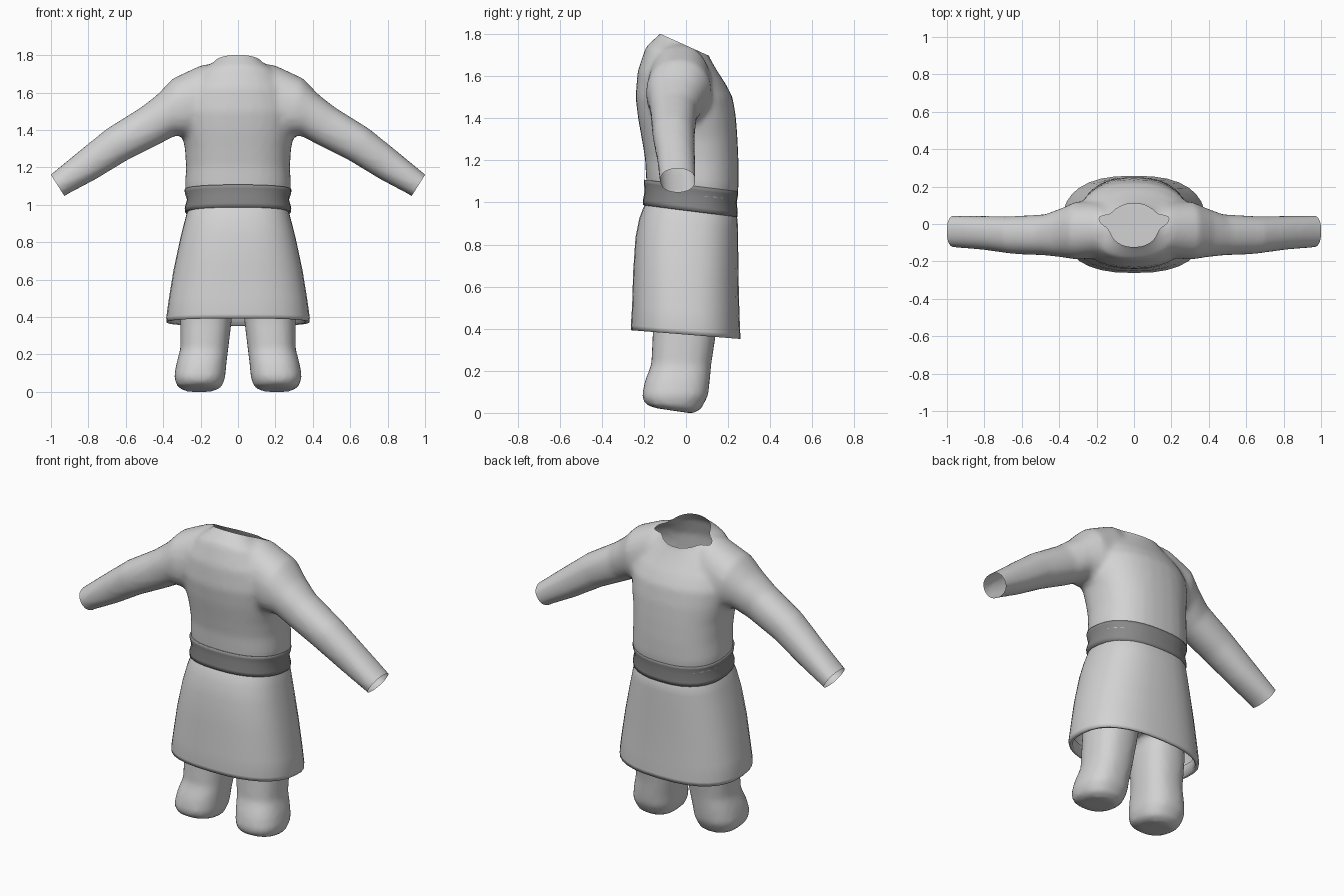
import bpy, bmesh, math
from mathutils import Vector


def material(name, v):
    m = bpy.data.materials.new(name)
    m.diffuse_color = (v, v, v, 1)
    return m


CLOTH = material("light grey cloth", 0.65)
BELT = material("dark grey belt", 0.25)


def ring(c, u, v, n=32, p=2.0):
    """Superellipse of n points around c with half axes u and v."""
    pts = []
    for i in range(n):
        a = 2 * math.pi * i / n
        ca, sa = math.cos(a), math.sin(a)
        pts.append(Vector(c) + Vector(u) * math.copysign(abs(ca) ** (2 / p), ca)
                   + Vector(v) * math.copysign(abs(sa) ** (2 / p), sa))
    return pts


def level(z, rx, y0, y1, slope=0.0, cx=0.0, p=2.0):
    """Horizontal ring from y0 to y1; slope tilts it from front to back."""
    cy, ry = (y0 + y1) / 2, (y1 - y0) / 2
    return ring((cx, cy, z + slope * cy), (rx, 0, 0), (0, ry, slope * ry), p=p)


def loft(bm, rings, caps=True):
    rows = [[bm.verts.new(q) for q in r] for r in rings]
    n = len(rows[0])
    new = []
    for a, b in zip(rows, rows[1:]):
        for i in range(n):
            j = (i + 1) % n
            new.append(bm.faces.new((a[i], a[j], b[j], b[i])))
    if caps:
        new += [bm.faces.new(rows[0]), bm.faces.new(rows[-1])]
    bmesh.ops.recalc_face_normals(bm, faces=new)


def finish(bm, name, mat):
    me = bpy.data.meshes.new(name)
    bm.to_mesh(me)
    bm.free()
    me.materials.append(mat)
    ob = bpy.data.objects.new(name, me)
    bpy.context.collection.objects.link(ob)
    me.polygons.foreach_set("use_smooth", [True] * len(me.polygons))
    return ob


def fuse(ob, cuts=(), smooth=4):
    """Merge overlapping solids into one skin, then slice open the ends."""
    r = ob.modifiers.new("fuse", 'REMESH')
    r.mode = 'VOXEL'
    r.voxel_size = 0.018
    s = ob.modifiers.new("soften", 'SMOOTH')
    s.factor, s.iterations = 0.5, smooth
    dg = bpy.context.evaluated_depsgraph_get()
    me = bpy.data.meshes.new_from_object(ob.evaluated_get(dg))
    ob.modifiers.clear()
    bm = bmesh.new()
    bm.from_mesh(me)
    for co, no in cuts:
        bmesh.ops.bisect_plane(bm, geom=bm.verts[:] + bm.edges[:] + bm.faces[:],
                               plane_co=co, plane_no=no, clear_outer=True)
    bm.to_mesh(me)
    bm.free()
    me.materials.clear()
    me.materials.append(CLOTH)
    ob.data = me
    me.polygons.foreach_set("use_smooth", [True] * len(me.polygons))


# Tunic top: torso plus two sleeves, open at neck, wrists and waist
bm = bmesh.new()
loft(bm, [level(*a) for a in (
    (0.98, 0.268, -0.180, 0.235, -0.12, 0, 2.4),
    (1.10, 0.284, -0.190, 0.250, -0.10, 0, 2.4),
    (1.20, 0.278, -0.195, 0.250, -0.05, 0, 2.4),
    (1.30, 0.284, -0.210, 0.245, 0, 0, 2.4),
    (1.40, 0.305, -0.228, 0.238, 0, 0, 2.3),
    (1.50, 0.320, -0.240, 0.222, 0, 0, 2.2),
    (1.59, 0.300, -0.230, 0.190, -0.15, 0, 2.1),
    (1.675, 0.230, -0.190, 0.150, -0.35, 0, 2.1),
    (1.747, 0.125, -0.122, 0.105, -0.45, 0, 2.3),
    (1.80, 0.105, -0.090, 0.110, -0.45, 0, 2.3))])

# Sleeve sections: top x, top z, bottom x, bottom z, front y, back y
SLEEVE = (
    (0.08, 1.765, 0.05, 1.40, -0.10, 0.07),
    (0.20, 1.745, 0.15, 1.36, -0.18, 0.12),
    (0.35, 1.675, 0.26, 1.36, -0.19, 0.12),
    (0.43, 1.590, 0.335, 1.37, -0.178, 0.085),
    (0.52, 1.520, 0.42, 1.325, -0.168, 0.052),
    (0.70, 1.408, 0.59, 1.240, -0.160, 0.042),
    (0.85, 1.287, 0.76, 1.137, -0.138, 0.043),
    (1.00, 1.163, 0.93, 1.047, -0.125, 0.046),
    (1.07, 1.110, 1.00, 0.990, -0.120, 0.046))
for s in (1, -1):
    loft(bm, [ring((s * (tx + bx) / 2, (y0 + y1) / 2, (tz + bz) / 2),
                   (s * (tx - bx) / 2, 0, (tz - bz) / 2), (0, (y1 - y0) / 2, 0), p=2.2)
              for tx, tz, bx, bz, y0, y1 in SLEEVE])
top = finish(bm, "tunic_top", CLOTH)
fuse(top, [((0, -0.12, 1.80), (0, 0.41, 0.91)),
           ((0, 0, 1.04), (0, -0.12, -1)),
           ((1.0, 0, 1.16), (0.844, 0, -0.537)),
           ((-1.0, 0, 1.16), (-0.844, 0, -0.537))])

# Belt: a band with a slight waist, lower at the back
bm = bmesh.new()
loft(bm, [level(z, rx, y0, y1, -0.125, 0, 2.4) for z, rx, y0, y1 in (
    (1.080, 0.262, -0.175, 0.230), (1.083, 0.286, -0.200, 0.248),
    (1.065, 0.284, -0.200, 0.247), (1.030, 0.273, -0.196, 0.241),
    (0.985, 0.285, -0.205, 0.246), (0.962, 0.282, -0.203, 0.245),
    (0.960, 0.262, -0.180, 0.230))], caps=False)
finish(bm, "belt", BELT).data.shade_smooth()

# Skirt: flared open shell with a turned-in hem
bm = bmesh.new()
loft(bm, [level(z, rx, y0, y1, sl, 0, 2.5) for z, rx, y0, y1, sl in (
    (0.985, 0.262, -0.185, 0.230, -0.12), (0.950, 0.276, -0.203, 0.245, -0.12),
    (0.900, 0.289, -0.222, 0.247, -0.11), (0.810, 0.311, -0.240, 0.248, -0.10),
    (0.650, 0.345, -0.251, 0.250, -0.09), (0.490, 0.371, -0.256, 0.254, -0.08),
    (0.395, 0.384, -0.262, 0.258, -0.08), (0.372, 0.381, -0.260, 0.258, -0.08),
    (0.374, 0.362, -0.242, 0.240, -0.08), (0.440, 0.360, -0.242, 0.238, -0.08))],
    caps=False)
finish(bm, "skirt", CLOTH)

# Legs with rounded feet, joined by hips hidden under the skirt
bm = bmesh.new()
for s in (1, -1):
    loft(bm, [level(z, (x1 - x0) / 2, y0, y1, sl, s * (x0 + x1) / 2, 2.4)
              for z, x0, x1, y0, y1, sl in (
        (0.000, 0.120, 0.290, -0.150, 0.030, -0.15),
        (0.022, 0.085, 0.325, -0.195, 0.070, -0.10),
        (0.080, 0.068, 0.342, -0.210, 0.105, 0),
        (0.150, 0.062, 0.330, -0.196, 0.113, 0),
        (0.230, 0.052, 0.308, -0.165, 0.120, 0),
        (0.380, 0.034, 0.308, -0.158, 0.143, 0),
        (0.620, 0.010, 0.290, -0.170, 0.170, 0))])
loft(bm, [level(z, rx, -ry, ry, 0, 0, 2.3) for z, rx, ry in (
    (0.48, 0.20, 0.13), (0.56, 0.285, 0.18), (0.68, 0.28, 0.18), (0.80, 0.22, 0.15))])
legs = finish(bm, "legs", CLOTH)
fuse(legs, smooth=3)
low = min(v.co.z for v in legs.data.vertices)
for v in legs.data.vertices:
    v.co.z -= low * max(0.0, 1 - v.co.z / 0.1)
